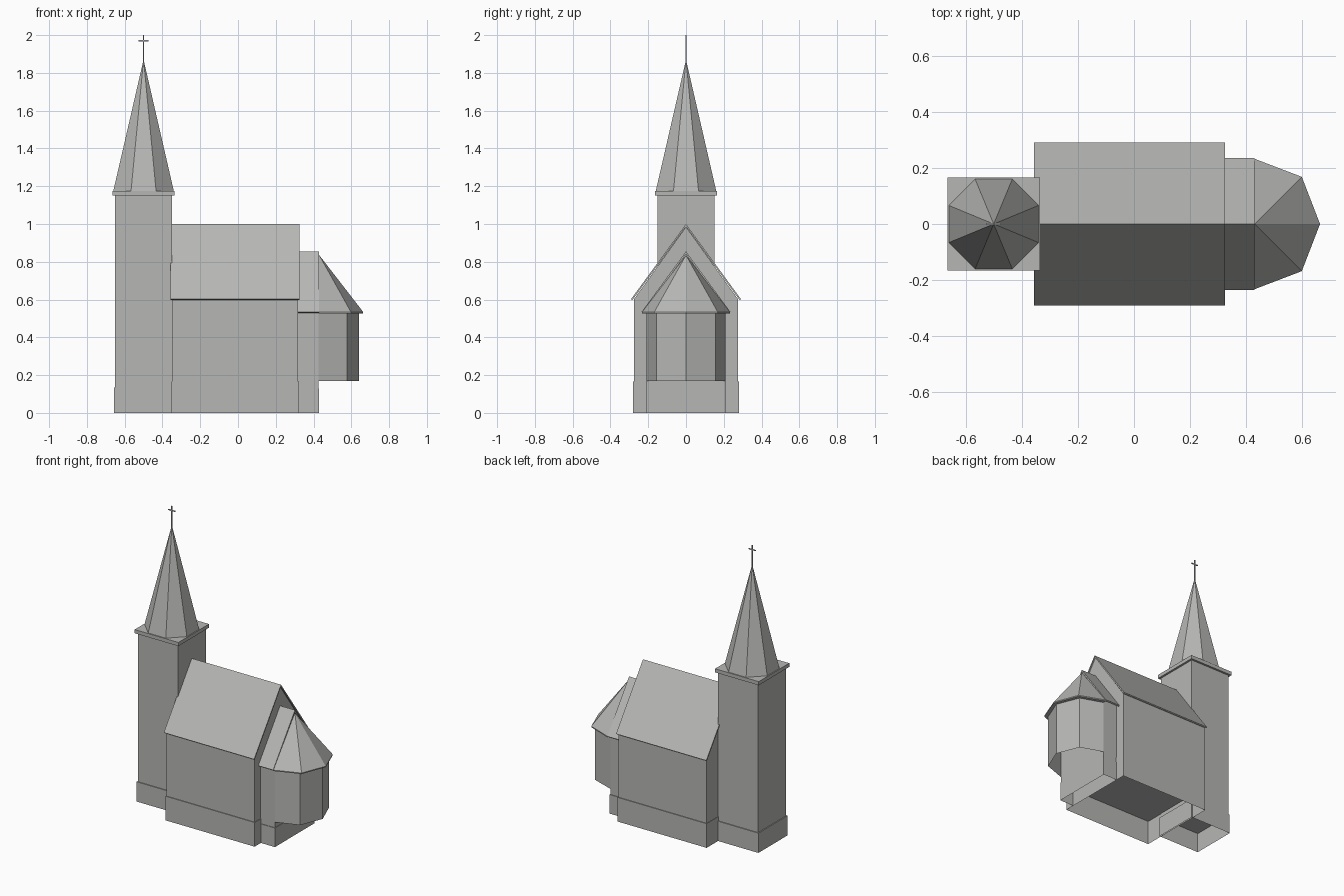
import bpy, bmesh
from math import pi, cos, sin
from mathutils import Vector

cube = bpy.data.objects.get("Cube")
if cube:
    bpy.data.objects.remove(cube, do_unlink=True)

stone = bpy.data.materials.new("stone_grey")
stone.use_nodes = True
GREY = (0.47, 0.47, 0.46, 1)
stone.diffuse_color = GREY
stone.node_tree.nodes["Principled BSDF"].inputs["Base Color"].default_value = GREY


def finish(name, bm, open_bottom=False):
    """Turn a bmesh into an object, optionally without its underside."""
    bmesh.ops.remove_doubles(bm, verts=bm.verts, dist=1e-5)
    bmesh.ops.recalc_face_normals(bm, faces=bm.faces)
    if open_bottom:
        low = min(v.co.z for v in bm.verts) + 1e-4
        under = [f for f in bm.faces if all(v.co.z < low for v in f.verts)]
        bmesh.ops.delete(bm, geom=under, context='FACES')
    mesh = bpy.data.meshes.new(name)
    bm.to_mesh(mesh)
    bm.free()
    mesh.materials.append(stone)
    obj = bpy.data.objects.new(name, mesh)
    bpy.context.collection.objects.link(obj)
    return obj


def prism(name, points, offset, open_bottom=False):
    """Extrude a flat outline along an offset."""
    bm = bmesh.new()
    face = bm.faces.new([bm.verts.new(p) for p in points])
    new = bmesh.ops.extrude_face_region(bm, geom=[face], use_keep_orig=True)["geom"]
    moved = [g for g in new if isinstance(g, bmesh.types.BMVert)]
    bmesh.ops.translate(bm, verts=moved, vec=Vector(offset))
    return finish(name, bm, open_bottom)


def box(name, x0, x1, half_y, z0, z1, open_bottom=False):
    outline = [(x0, -half_y, z0), (x1, -half_y, z0), (x1, half_y, z0), (x0, half_y, z0)]
    return prism(name, outline, (0, 0, z1 - z0), open_bottom)


def gable_body(name, x0, x1, half_y, z0, wall_top, ridge):
    outline = [(x0, -half_y, z0), (x0, half_y, z0), (x0, half_y, wall_top),
               (x0, 0, ridge), (x0, -half_y, wall_top)]
    return prism(name, outline, (x1 - x0, 0, 0), True)


def gable_roof(name, x0, x1, half_y, eave, ridge, drop):
    outline = [(x0, -half_y, eave), (x0, 0, ridge), (x0, half_y, eave),
               (x0, half_y - 0.007, eave - 0.005), (x0, 0, ridge - drop),
               (x0, 0.007 - half_y, eave - 0.005)]
    return prism(name, outline, (x1 - x0, 0, 0))


def spire(name, ring, apex):
    """Flat-sided pyramid over any outline."""
    bm = bmesh.new()
    base = [bm.verts.new(p) for p in ring]
    tip = bm.verts.new(apex)
    bm.faces.new(base)
    for a, b in zip(base, base[1:] + base[:1]):
        bm.faces.new((a, b, tip))
    return finish(name, bm)


def apse_ring(shoulder, corner_x, corner_y, end_x, z, start=0.428):
    return [(start, -shoulder, z), (corner_x, -corner_y, z), (end_x, 0, z),
            (corner_x, corner_y, z), (start, shoulder, z)]


# Tower: hollow plinth, shaft, cornice, octagonal spire
TX = -0.5
box("tower_plinth", TX - 0.157, TX + 0.157, 0.157, 0, 0.135, True)
box("tower_shaft", TX - 0.151, TX + 0.151, 0.151, 0.135, 1.15, True)
box("tower_cornice", TX - 0.165, TX + 0.165, 0.165, 1.15, 1.175)
octagon = [(TX + 0.173 * cos(pi / 8 + i * pi / 4),
            0.173 * sin(pi / 8 + i * pi / 4), 1.176) for i in range(8)]
spire("tower_spire", octagon, (TX, 0, 1.87))

# Cross on the spire
box("cross_post", TX - 0.003, TX + 0.003, 0.003, 1.85, 2.0)
box("cross_bar", TX - 0.026, TX + 0.026, 0.003, 1.967, 1.973)

# Nave
box("nave_plinth", -0.352, 0.322, 0.28, 0, 0.165, True)
gable_body("nave_walls", -0.349, 0.318, 0.275, 0.165, 0.602, 0.985)
gable_roof("nave_roof", -0.357, 0.325, 0.291, 0.602, 1.0, 0.013)

# Choir
box("choir_plinth", 0.322, 0.428, 0.213, 0, 0.13, True)
gable_body("choir_walls", 0.318, 0.425, 0.209, 0.13, 0.545, 0.835)
gable_roof("choir_roof", 0.318, 0.43, 0.235, 0.535, 0.855, 0.015)

# Raised apse with a faceted roof
prism("apse_walls", apse_ring(0.209, 0.578, 0.155, 0.64, 0.168, 0.425), (0, 0, 0.36), True)
prism("apse_eave", apse_ring(0.233, 0.598, 0.168, 0.663, 0.527), (0, 0, 0.007))
spire("apse_roof", apse_ring(0.233, 0.598, 0.168, 0.663, 0.534), (0.43, 0, 0.835))
